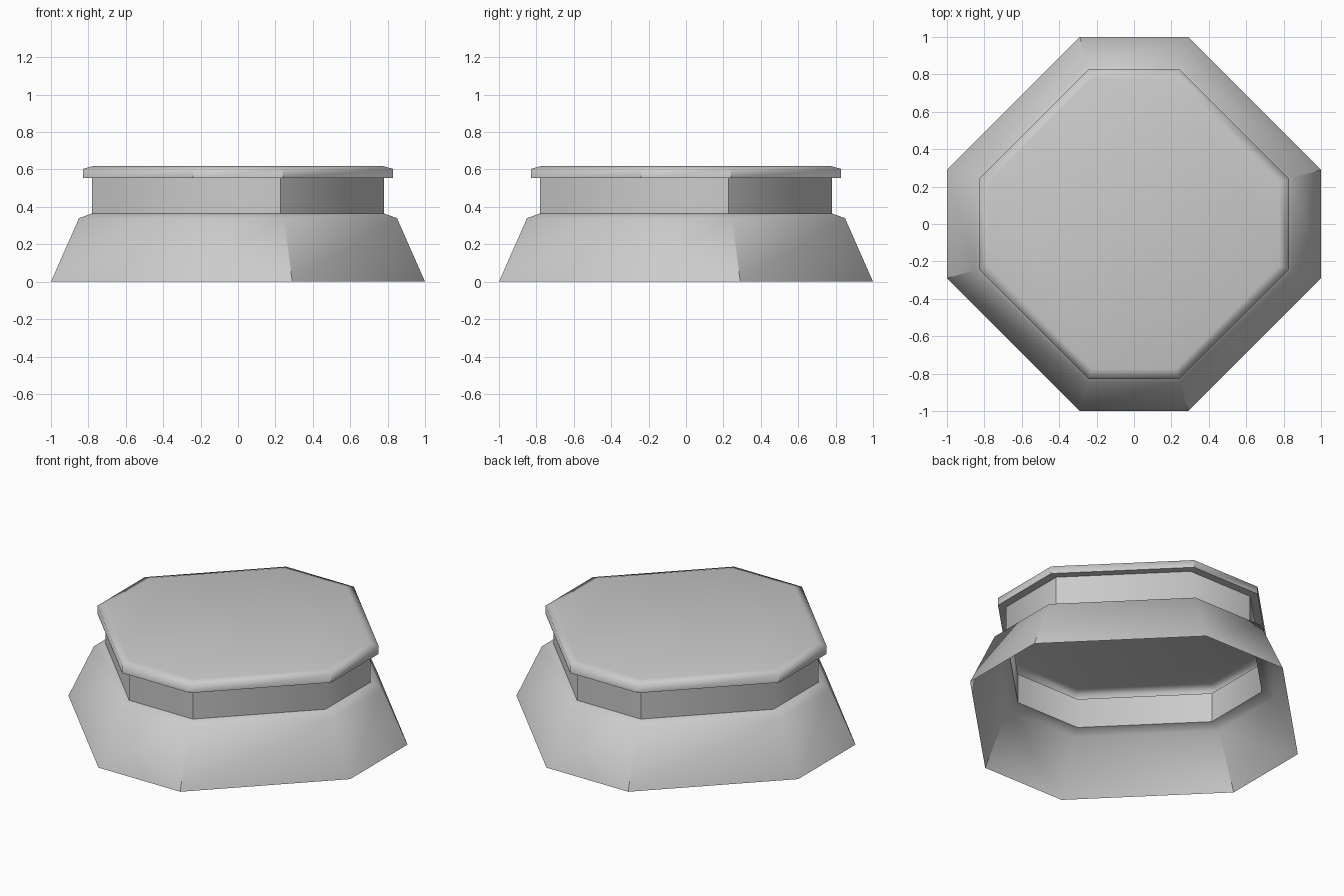
import bpy
import bmesh

cube = bpy.data.objects.get("Cube")
if cube:
    bpy.data.objects.remove(cube, do_unlink=True)

grey = bpy.data.materials.new("mid_grey")
grey.use_nodes = True
colour = (0.6, 0.6, 0.6, 1)
grey.diffuse_color = colour
grey.node_tree.nodes["Principled BSDF"].inputs["Base Color"].default_value = colour

CORNER = 0.29  # half length of a straight side relative to the half width


def octagon(r):
    """Corners in counter-clockwise order, starting at the front."""
    c = r * CORNER
    quarter = [(c, -r), (r, -c)]
    points = []
    for _ in range(4):
        points += quarter
        quarter = [(-y, x) for x, y in quarter]
    return points


def octagonal_part(name, profile, sharp_step, capped=False):
    """Open octagonal shell through (half width, height) rings."""
    bm = bmesh.new()
    rings = [[bm.verts.new((x, y, z)) for x, y in octagon(r)] for r, z in profile]
    for low, high in zip(rings, rings[1:]):
        for i in range(8):
            j = (i + 1) % 8
            bm.faces.new((low[i], low[j], high[j], high[i]))
    if capped:
        bm.faces.new(rings[-1])
    for face in bm.faces:
        face.smooth = True
    # Crease the chosen corners of the steep walls
    for low, high in zip(rings, rings[1:]):
        rise = high[0].co.z - low[0].co.z
        if rise > 0.03:
            for i in range(0, 8, sharp_step):
                bm.edges.get((low[i], high[i])).smooth = False
    mesh = bpy.data.meshes.new(name)
    bm.to_mesh(mesh)
    bm.free()
    mesh.materials.append(grey)
    obj = bpy.data.objects.new(name, mesh)
    bpy.context.collection.objects.link(obj)
    return obj


# Flared skirt with a sloping ledge, open underneath
octagonal_part("skirt", [(1, 0), (0.85, 0.34), (0.78, 0.365)], 2)

# Upright neck
octagonal_part("neck", [(0.78, 0.365), (0.78, 0.555)], 2)

# Overhanging lid with a bevelled rim
lid = octagonal_part("lid", [(0.78, 0.555), (0.83, 0.555), (0.83, 0.603), (0.775, 0.618)], 1, True)

# Crisp lower edge on the lid rim
for edge in lid.data.edges:
    heights = [lid.data.vertices[v].co.z for v in edge.vertices]
    if max(heights) < 0.56:
        edge.use_edge_sharp = True
